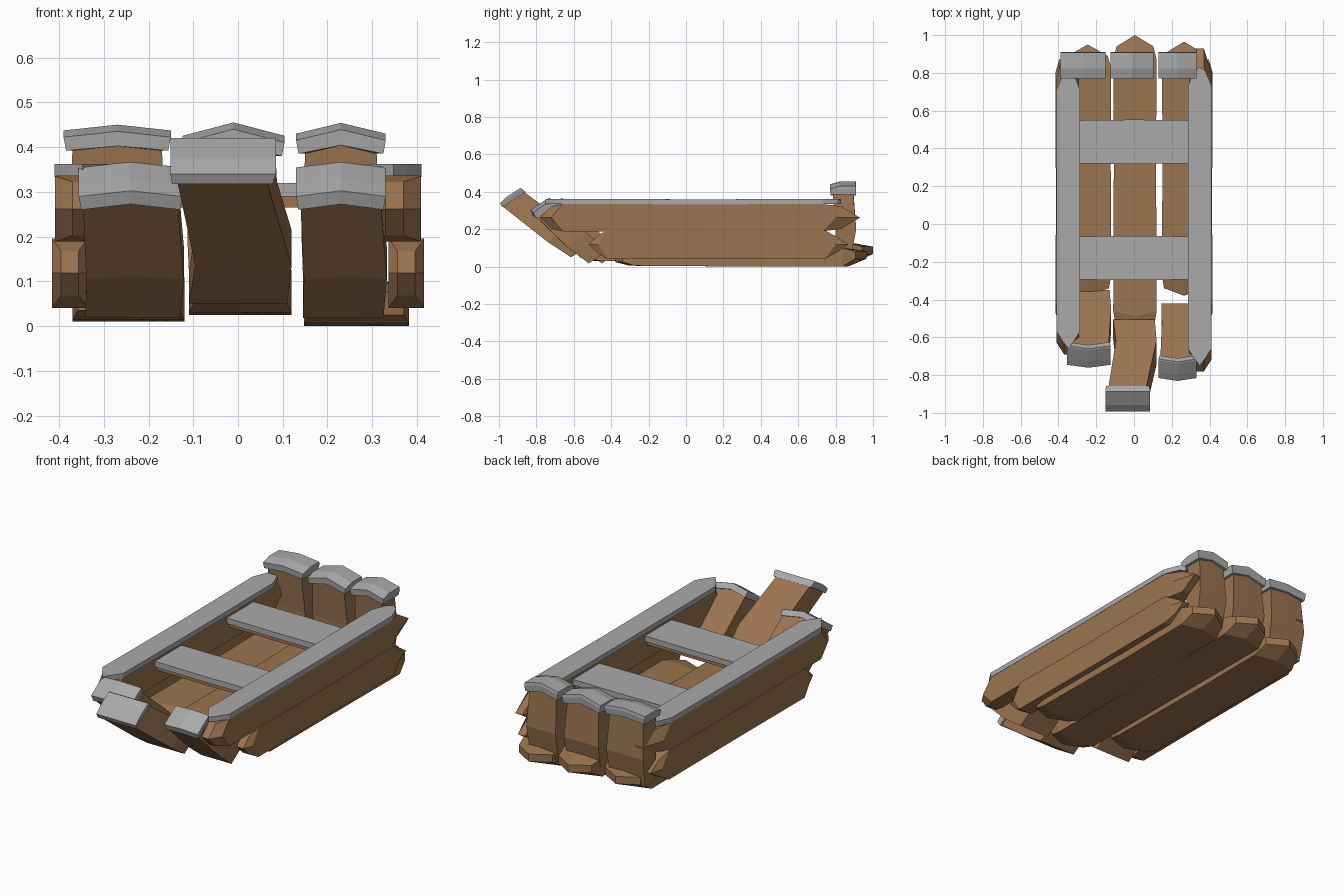
import bpy, bmesh
from mathutils import Vector

if "Cube" in bpy.data.objects:
    bpy.data.objects.remove(bpy.data.objects["Cube"], do_unlink=True)


def material(name, rgb):
    m = bpy.data.materials.new(name)
    m.use_nodes = True
    m.diffuse_color = (*rgb, 1)
    m.node_tree.nodes["Principled BSDF"].inputs["Base Color"].default_value = (*rgb, 1)
    return m


WOOD = material("brown wood", (0.325, 0.175, 0.082))
GREY = material("grey trim", (0.40, 0.40, 0.40))
X, Y, Z = Vector((1, 0, 0)), Vector((0, 1, 0)), Vector((0, 0, 1))


def plank(name, along, across, thick, stations, mats=(WOOD,), trim_from=99):
    """Loft six-sided rings; each station is (centre, width, thickness, peak).
    Peak pushes the middle of the ring along the plank. Segments from
    trim_from onwards take the second material."""
    bm = bmesh.new()
    rings = []
    for centre, width, depth, peak in stations:
        ring = []
        for side, row in ((-1, (-1, 0, 1)), (1, (1, 0, -1))):
            for s in row:
                p = Vector(centre) + across * s * width / 2 + thick * side * depth / 2
                ring.append(bm.verts.new(p + along * (peak if s == 0 else 0)))
        rings.append(ring)
    for k, (a, b) in enumerate(zip(rings, rings[1:])):
        for i in range(6):
            j = (i + 1) % 6
            bm.faces.new((a[i], a[j], b[j], b[i])).material_index = int(k >= trim_from)
    for ring, index in ((rings[0], 0), (rings[-1], int(trim_from < 99))):
        for q in ((0, 1, 4, 5), (1, 2, 3, 4)):
            bm.faces.new([ring[i] for i in q]).material_index = index
    bmesh.ops.recalc_face_normals(bm, faces=bm.faces)
    mesh = bpy.data.meshes.new(name)
    bm.to_mesh(mesh)
    bm.free()
    for m in mats:
        mesh.materials.append(m)
    ob = bpy.data.objects.new(name, mesh)
    bpy.context.collection.objects.link(ob)
    return ob


# Floor boards with pointed ends
for name, x, z, width, front, tip in (
        ("right_floor_board", -0.245, 0.06, 0.25, -0.34, 0.95),
        ("centre_floor_board", 0.005, 0.075, 0.23, -0.53, 1.0),
        ("left_floor_board", 0.265, 0.05, 0.235, -0.34, 0.965)):
    plank(name, Y, X, Z, [
        ((x, front, z), width * 0.9, 0.05, -0.04),
        ((x, front + 0.07, z), width, 0.09, -0.03),
        ((x, 0.4, z - 0.005), width * 0.97, 0.09, 0),
        ((x, tip - 0.13, z), width, 0.10, 0.03),
        ((x, tip - 0.06, z + 0.012), width * 0.85, 0.04, 0.06)])

# Side walls: lower board, upper board and grey rail
for side, label, front, back in ((-1, "right", -0.60, 0.74), (1, "left", -0.69, 0.76)):
    x = side * 0.376
    plank(label + "_lower_side_board", Y, Z, X, [
        ((x, -0.47, 0.118), 0.10, 0.04, -0.05),
        ((x, -0.42, 0.118), 0.155, 0.08, -0.05),
        ((x, 0.1, 0.115), 0.15, 0.075, 0),
        ((x, 0.74, 0.118), 0.155, 0.08, 0.06),
        ((x, 0.80, 0.118), 0.09, 0.04, 0.07)])
    x = side * 0.35
    plank(label + "_upper_side_board", Y, Z, X, [
        ((x, front - 0.03, 0.262), 0.12, 0.04, -0.06),
        ((x, front + 0.03, 0.262), 0.146, 0.118, -0.06),
        ((x, 0.1, 0.262), 0.146, 0.116, 0),
        ((x, back - 0.03, 0.262), 0.146, 0.118, 0.07),
        ((x, back + 0.07, 0.262), 0.12, 0.04, 0.10)])
    x = side * 0.348
    plank(label + "_rail", Y, X, Z, [
        ((x, front - 0.02, 0.349), 0.06, 0.027, -0.04),
        ((x, front + 0.03, 0.349), 0.125, 0.027, 0),
        ((x, 0.1, 0.346), 0.123, 0.027, 0),
        ((x, back - 0.03, 0.349), 0.125, 0.027, 0),
        ((x, back + 0.05, 0.349), 0.06, 0.027, 0.02)], (GREY,))

# Two cross seats with a narrower wooden underside
for name, y in (("rear_seat", 0.435), ("front_seat", -0.18)):
    for part, z, depth, width, mat in (("_top", 0.305, 0.03, 0.235, GREY),
                                       ("_base", 0.278, 0.026, 0.20, WOOD)):
        plank(name + part, X, Y, Z, [
            ((-0.30, y, z), width * 0.97, depth, 0),
            ((0, y, z), width, depth, 0),
            ((0.30, y, z), width * 0.97, depth, 0)], (mat,))

# Upright stern boards with bevelled caps
for name, x, low, edge, peak, width in (
        ("right_stern_board", -0.27, 0.04, 0.437, 0.013, 0.24),
        ("centre_stern_board", -0.01, 0.06, 0.425, 0.03, 0.228),
        ("left_stern_board", 0.23, 0.04, 0.43, 0.024, 0.20)):
    body = width - 0.04
    y = 0.84
    plank(name, Z, X, Y, [
        ((x, y, low), body * 1.03, 0.08, 0),
        ((x, y + 0.015, 0.20), body * 1.1, 0.11, 0),
        ((x, y, edge - 0.045), body, 0.11, peak * 0.8),
        ((x, y, edge - 0.045), width * 0.95, 0.135, peak * 0.8),
        ((x, y, edge - 0.015), width, 0.14, peak),
        ((x, y + 0.025, edge), width, 0.085, peak)],
        (WOOD, GREY), 2)

# Sloping bow boards with bevelled caps
slope = Vector((0, -0.77, 0.63))
end_dir = Vector((0, 0.84, 0.54))
plank("centre_bow_board", slope, X, end_dir, [
    ((0.0, -0.56, 0.085), 0.22, 0.13, 0),
    ((0.012, -0.68, 0.175), 0.215, 0.15, 0),
    ((-0.035, -0.92, 0.358), 0.20, 0.14, 0),
    ((-0.035, -0.92, 0.358), 0.225, 0.15, 0),
    ((-0.033, -0.935, 0.378), 0.236, 0.14, 0),
    ((-0.033, -0.923, 0.397), 0.236, 0.085, 0)],
    (WOOD, GREY), 2)
for name, x, y, width in (("right_bow_board", -0.24, 0.07, 0.232),
                          ("left_bow_board", 0.23, 0, 0.20)):
    body = width - 0.02
    plank(name, slope, X, end_dir, [
        ((x + 0.005, y - 0.47, 0.05), body, 0.12, 0),
        ((x + 0.01, y - 0.58, 0.14), body * 1.03, 0.13, 0.01),
        ((x, y - 0.75, 0.295), body, 0.115, 0.02),
        ((x, y - 0.75, 0.295), width * 0.95, 0.13, 0.02),
        ((x, y - 0.765, 0.322), width, 0.12, 0.02),
        ((x, y - 0.752, 0.333), width, 0.07, 0.02)],
        (WOOD, GREY), 2)
